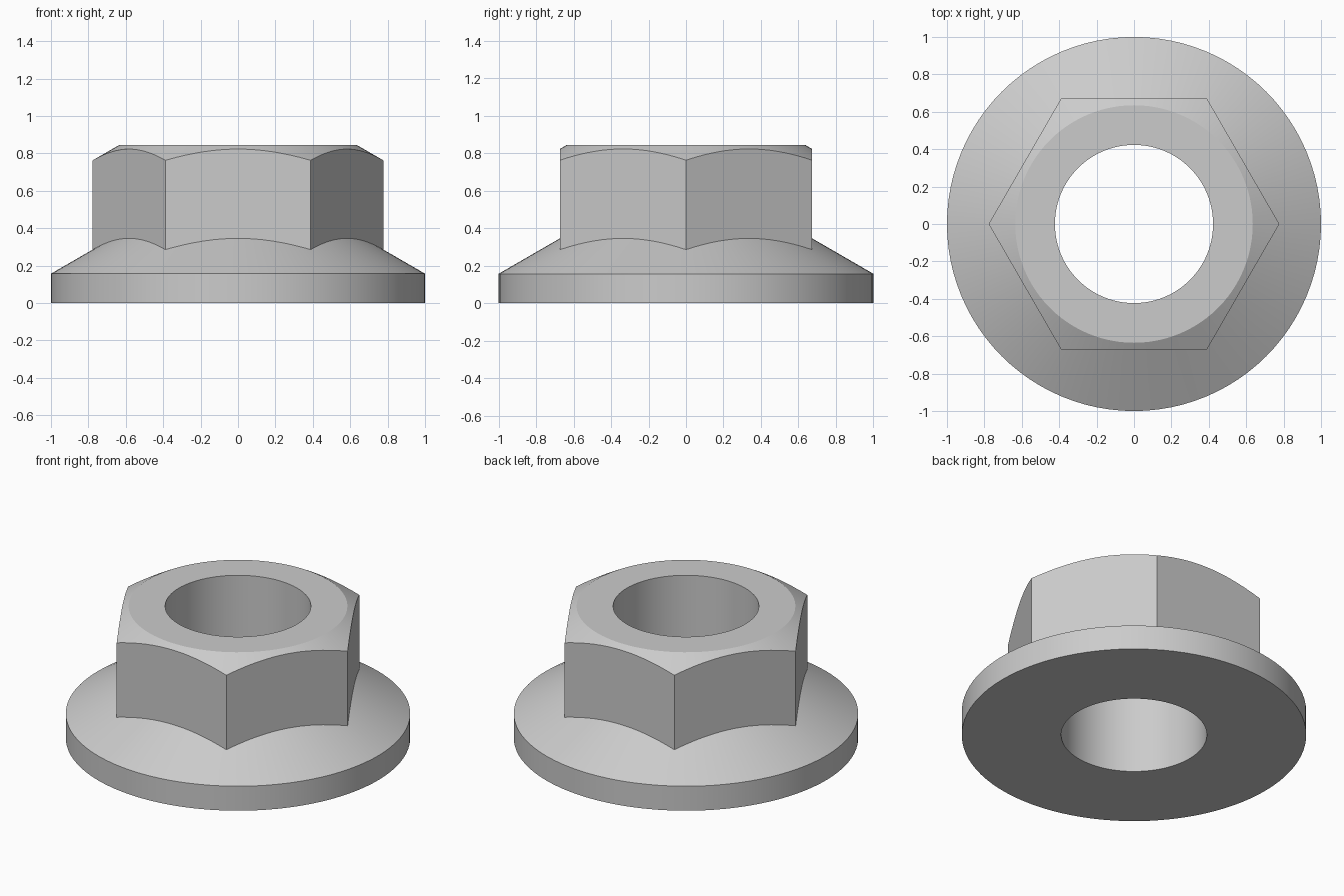
import bpy, bmesh
from math import pi, cos, sin, tan, radians

cube = bpy.data.objects.get("Cube")
if cube:
    bpy.data.objects.remove(cube)

SEGMENTS = 96            # multiple of six, so that hexagon corners are exact
BORE = 0.423
FLANGE, RIM = 1.0, 0.157
APOTHEM = 0.673
TOP, TOP_RADIUS = 0.845, 0.635
SLOPE = tan(radians(30))


def material(name, colour):
    mat = bpy.data.materials.new(name)
    mat.use_nodes = True
    mat.diffuse_color = colour
    mat.node_tree.nodes["Principled BSDF"].inputs["Base Color"].default_value = colour
    return mat


def hex_radius(angle):
    """Distance from the axis to the hexagon, with corners on the x axis."""
    return APOTHEM / cos(angle % (pi / 3) - pi / 6)


def section(angle):
    """Closed radial cross-section as (radius, height) pairs."""
    r = hex_radius(angle)
    return [
        (BORE, 0), (FLANGE, 0), (FLANGE, RIM),        # underside and rim
        (r, RIM + (FLANGE - r) * SLOPE),              # cone meets the hexagon
        (r, TOP - (r - TOP_RADIUS) * SLOPE),          # hexagon meets the chamfer
        (TOP_RADIUS, TOP), (BORE, TOP),               # flat top and bore
    ]


# Flanged nut: sections swept around the axis
bm = bmesh.new()
rings = []
for i in range(SEGMENTS):
    a = 2 * pi * i / SEGMENTS
    rings.append([bm.verts.new((r * cos(a), r * sin(a), z)) for r, z in section(a)])
for i, ring in enumerate(rings):
    following = rings[(i + 1) % SEGMENTS]
    for j in range(len(ring)):
        k = (j + 1) % len(ring)
        bm.faces.new((ring[j], following[j], following[k], ring[k]))
bmesh.ops.recalc_face_normals(bm, faces=bm.faces)

mesh = bpy.data.meshes.new("flanged_nut")
bm.to_mesh(mesh)
bm.free()
nut = bpy.data.objects.new("flanged_nut", mesh)
bpy.context.collection.objects.link(nut)
mesh.materials.append(material("light grey metal", (0.6, 0.6, 0.6, 1)))

# Round surfaces smooth, machined edges sharp
bpy.ops.object.select_all(action="DESELECT")
nut.select_set(True)
bpy.context.view_layer.objects.active = nut
bpy.ops.object.shade_smooth_by_angle(angle=radians(20))
